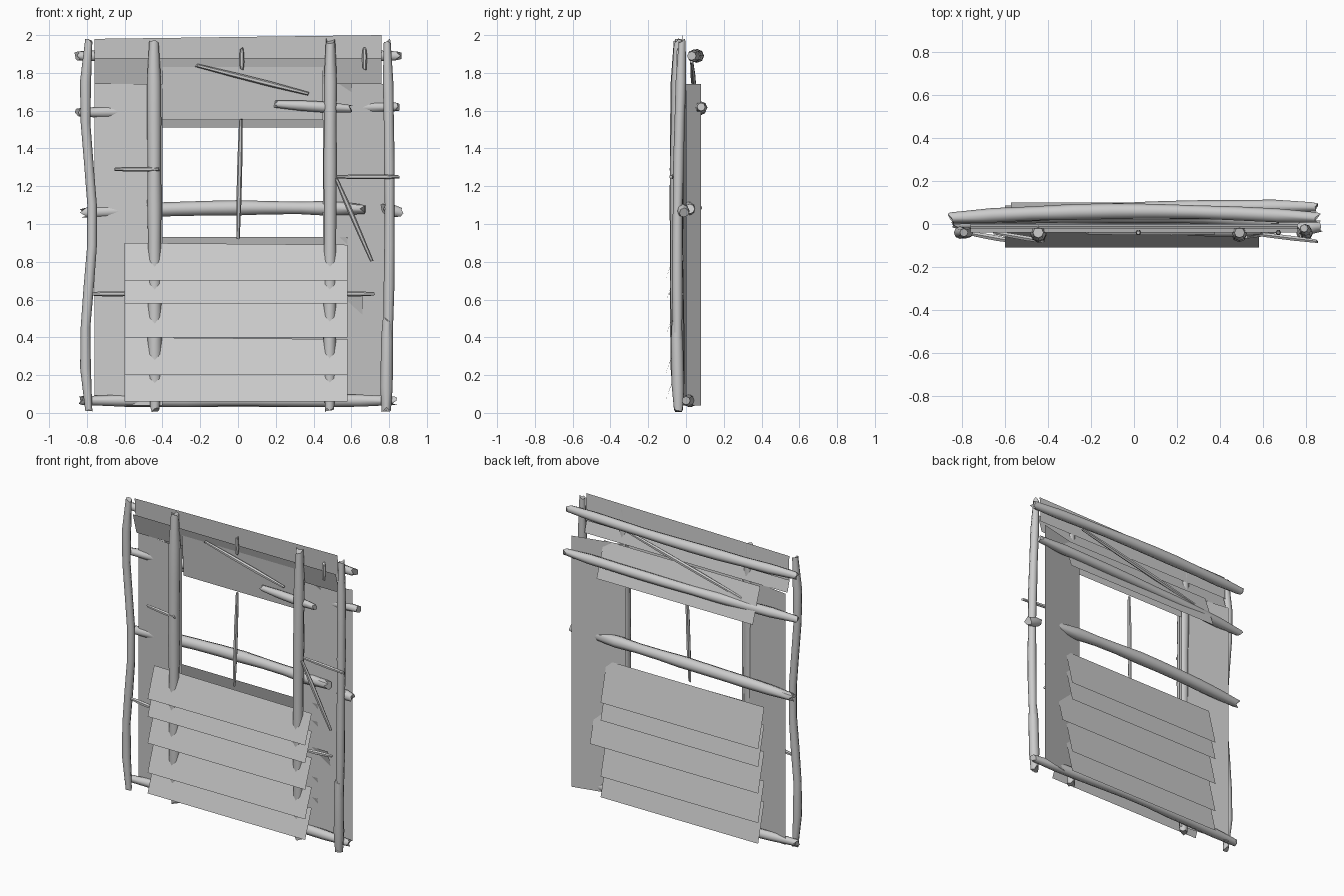
import bpy, bmesh, math, random
from mathutils import Vector

random.seed(4)
cube = bpy.data.objects.get("Cube")
if cube:
    bpy.data.objects.remove(cube)

# One weathered grey for everything
grey = bpy.data.materials.new("weathered_grey")
grey.use_nodes = True
grey.diffuse_color = (.6, .6, .6, 1)
grey.node_tree.nodes["Principled BSDF"].inputs["Base Color"].default_value = grey.diffuse_color


def finish(name, bm):
    bmesh.ops.recalc_face_normals(bm, faces=bm.faces)
    mesh = bpy.data.meshes.new(name)
    bm.to_mesh(mesh)
    bm.free()
    mesh.materials.append(grey)
    obj = bpy.data.objects.new(name, mesh)
    bpy.context.collection.objects.link(obj)
    return obj


def sheet(name, *corners):
    """Flat thin board through its corners."""
    bm = bmesh.new()
    bm.faces.new([bm.verts.new(corner) for corner in corners])
    finish(name, bm)


def board(name, left, right, bottom, top, y_bottom, y_top, skew=0):
    """Board along x that leans in y; skew lifts its left top corner."""
    sheet(name, (right, y_bottom, bottom), (left, y_bottom, bottom),
          (left, y_top, top + skew), (right, y_top, top))


def panel(name, inner, outer, y_inner, y_outer, bottom, top):
    """Upright board whose outer edge swings toward the back."""
    sheet(name, (inner, y_inner, bottom), (outer, y_outer, bottom),
          (outer, y_outer, top), (inner, y_inner, top))


def log(name, start, end, radius, sway=(0, 0, 0), bends=1, sides=8, stations=10):
    """Uneven round timber that bends in a sine and has ragged, tapered ends."""
    start, end, sway = Vector(start), Vector(end), Vector(sway)
    axis = (end - start).normalized()
    across = axis.cross(Vector((0, 1, 0))).normalized()
    depth = axis.cross(across)
    bm = bmesh.new()
    rings = []
    for i in range(stations):
        t = i / (stations - 1)
        is_end = t in (0, 1)
        centre = start.lerp(end, t) + sway * math.sin(bends * math.pi * t)
        thickness = radius * (.7 if is_end else random.uniform(.9, 1.1))
        ring = []
        for k in range(sides):
            angle = math.tau * k / sides
            offset = across * math.cos(angle) + depth * math.sin(angle)
            chop = random.uniform(-radius, radius) / 2 if is_end else 0
            ring.append(bm.verts.new(centre + offset * thickness + axis * chop))
        rings.append(ring)
    for lower, upper in zip(rings, rings[1:]):
        for k in range(sides):
            n = (k + 1) % sides
            bm.faces.new((lower[k], lower[n], upper[n], upper[k]))
    bm.faces.new(rings[0])
    bm.faces.new(rings[-1])
    obj = finish(name, bm)
    bpy.ops.object.select_all(action='DESELECT')
    obj.select_set(True)
    bpy.context.view_layer.objects.active = obj
    bpy.ops.object.shade_smooth_by_angle(angle=math.radians(50))


def stick(name, start, end):
    log(name, start, end, radius=.013, sides=6, stations=4)


# Shared levels of the wall
base, crown = .02, 1.97
panel_bottom, panel_top = .04, 1.74
pole_y, back_y = -.04, .03
window_right, window_left = -.4, .45
wall_right, wall_left = -.76, .8

# Side panels
panel("right_panel", window_right, wall_right, -.03, base, panel_bottom, panel_top)
panel("left_panel", window_left, wall_left, 0, .08, panel_bottom, panel_top)

# Boards above the window
board("top_board", -wall_right, wall_right, 1.82, 1.98, -.01, -.02, skew=.02)
board("lintel_board", -wall_right, wall_right, panel_top, 1.88, 0, pole_y)
board("front_window_board", window_left, window_right, 1.55, 1.83, -.01, -.03)
board("back_window_board", .6, -.57, 1.51, panel_top, .1, base)

# Overlapping siding below the window, flared on both sides
row_height = .2
for row, z in enumerate((.06, .2, .4, .58, .7), start=1):
    board(f"front_siding_{row}", .58, -.6, z, z + row_height, -.11, pole_y, skew=-.01)
    edge = .66 if row == 3 else .58
    back_z = z - back_y
    board(f"back_siding_{row}", edge, -.6, back_z, back_z + row_height + pole_y + .1,
          .085, base)

# Upright poles
log("right_outer_pole", (-.79, pole_y, base), (-.79, pole_y, crown), .027, sway=(-.02, 0, 0), bends=3)
log("right_inner_pole", (-.44, pole_y, base), (-.445, pole_y, crown), .035, sway=(0, -.01, 0))
log("left_inner_pole", (.485, pole_y, base), (.49, pole_y, crown), .034, sway=(0, -.01, 0))
log("left_outer_pole", (.785, pole_y, base), (.79, -.02, crown), .026, sway=(.015, -.015, 0))
log("left_pole_foot", (.785, pole_y, base), (.79, -.05, .5), .035, stations=5)

# Horizontal logs along the back
bow = (0, back_y, 0)
log("top_log", (-.85, back_y, 1.89), (.85, back_y, 1.89), .034, sway=bow)
log("upper_log", (-.85, base, 1.59), (.84, .08, 1.62), .031, sway=(0, .02, 0))
log("sill_log", (-.82, back_y, 1.06), (.66, base, 1.08), .037, sway=(0, .02, .015))
log("sill_stub", (.77, -.02, 1.08), (.86, -.01, 1.06), .037, stations=3)
log("bottom_log", (-.83, 0, .065), (.83, 0, .065), .032, sway=bow)
log("front_lintel_branch", (.2, -.03, 1.635), (.6, -.03, 1.61), .027, stations=4)

# Pegs and bars
stick("window_bar", (0, pole_y, .92), (.015, -.03, 1.55))
for side, x in (("centre", .02), ("left", .67)):
    stick(f"{side}_top_peg", (x, pole_y, 1.82), (x, pole_y, 1.93))

# Twigs wedged between the poles
stick("front_diagonal_twig", (-.22, pole_y, 1.84), (.37, pole_y, 1.69))
stick("back_diagonal_twig", (.45, back_y, 1.86), (-.45, .05, 1.64))
stick("right_cross_twig", (-.65, pole_y, 1.29), (-.42, -.08, 1.29))
stick("left_cross_twig", (.52, pole_y, 1.25), (.85, -.08, 1.25))
stick("left_brace_twig", (.52, -.06, 1.24), (.71, -.02, .8))
stick("right_low_twig", (-.78, pole_y, .63), (-.56, -.08, .63))
stick("left_low_twig", (.54, pole_y, .63), (.72, -.02, .63))
